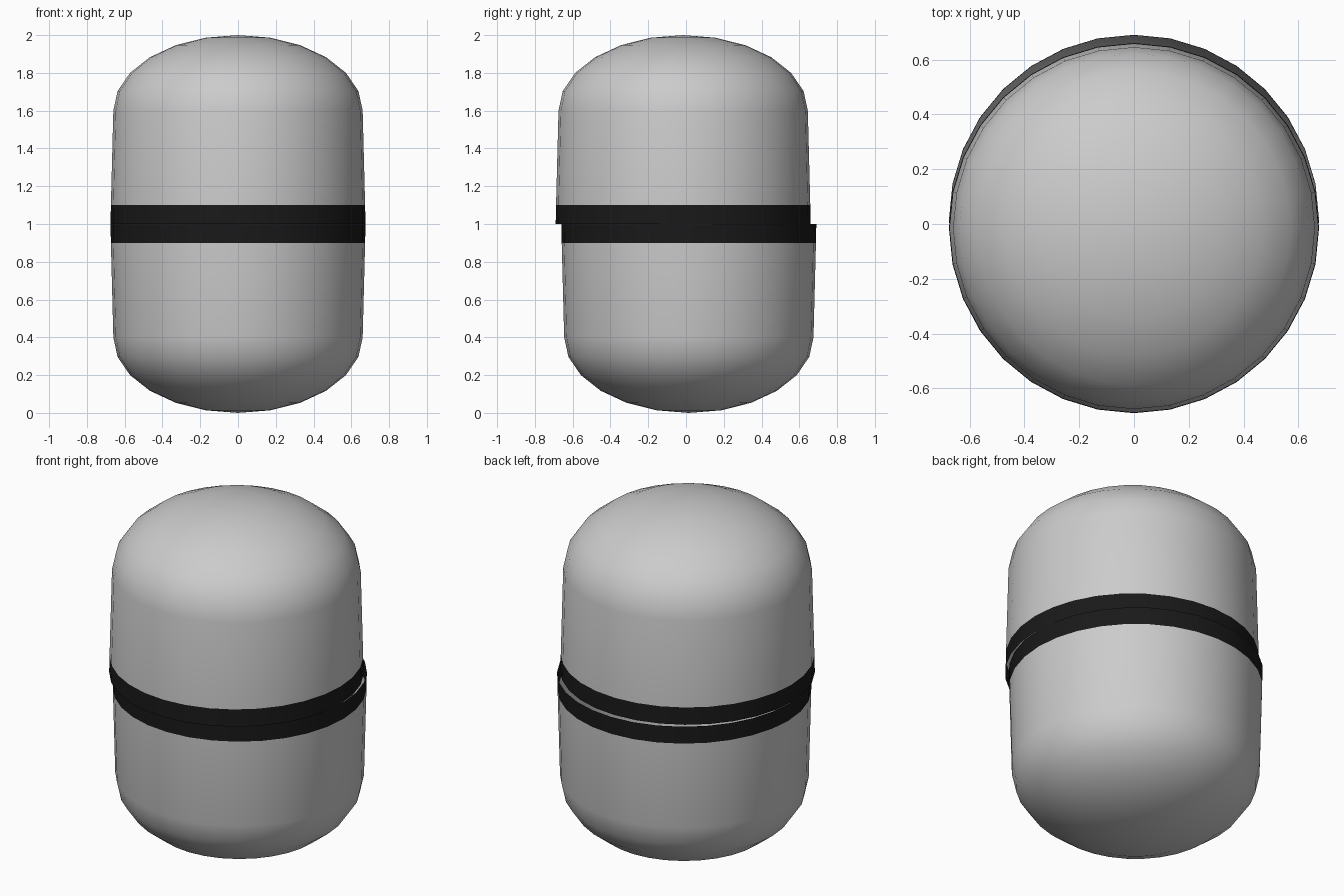
import bpy, bmesh
from math import cos, sin, pi, radians

if "Cube" in bpy.data.objects:
    bpy.data.objects.remove(bpy.data.objects["Cube"])

SIDES = 32
R_BAND, R_SHOULDER, Z_SHOULDER = 0.675, 0.66, 0.6   # heights measured from the seam
DOME_H, BAND_H, SHIFT = 0.4, 0.1, 0.015

black = bpy.data.materials.new("black_band")
black.diffuse_color = (0.01, 0.01, 0.01, 1)
black.use_nodes = True
black.node_tree.nodes["Principled BSDF"].inputs["Base Color"].default_value = black.diffuse_color


def lathe(name, profile, sign, material=None):
    """Open surface of revolution; sign +1 is the upper half, -1 the lower."""
    bm = bmesh.new()
    rings = []
    for r, z in profile:
        count = SIDES if r > 1e-4 else 1
        rings.append([bm.verts.new((r * cos(2 * pi * i / SIDES),
                                    r * sin(2 * pi * i / SIDES) - sign * SHIFT,
                                    1 + sign * z)) for i in range(count)])
    for a, b in zip(rings, rings[1:]):
        for i in range(SIDES):
            j = (i + 1) % SIDES
            face = [a[i], a[j], b[j], b[i]] if len(b) > 1 else [a[i], a[j], b[0]]
            bm.faces.new(face if sign > 0 else face[::-1])
    for f in bm.faces:
        f.smooth = True
    mesh = bpy.data.meshes.new(name)
    bm.to_mesh(mesh)
    bm.free()
    if material:
        mesh.materials.append(material)
    obj = bpy.data.objects.new(name, mesh)
    bpy.context.collection.objects.link(obj)


# Half shell: slightly tapered wall and flattened dome
shell = [(R_BAND - 0.002, BAND_H)]
shell += [(R_SHOULDER * cos(radians(a)), Z_SHOULDER + DOME_H * sin(radians(a)))
          for a in range(0, 90, 15)]
shell.append((0, Z_SHOULDER + DOME_H))

# Open rim band next to the seam
band = [(R_BAND, 0), (R_BAND - 0.002, BAND_H)]

# The two hollow halves are offset slightly front to back
for label, sign in (("upper", 1), ("lower", -1)):
    lathe(label + "_shell", shell, sign)
    lathe(label + "_band", band, sign, black)
